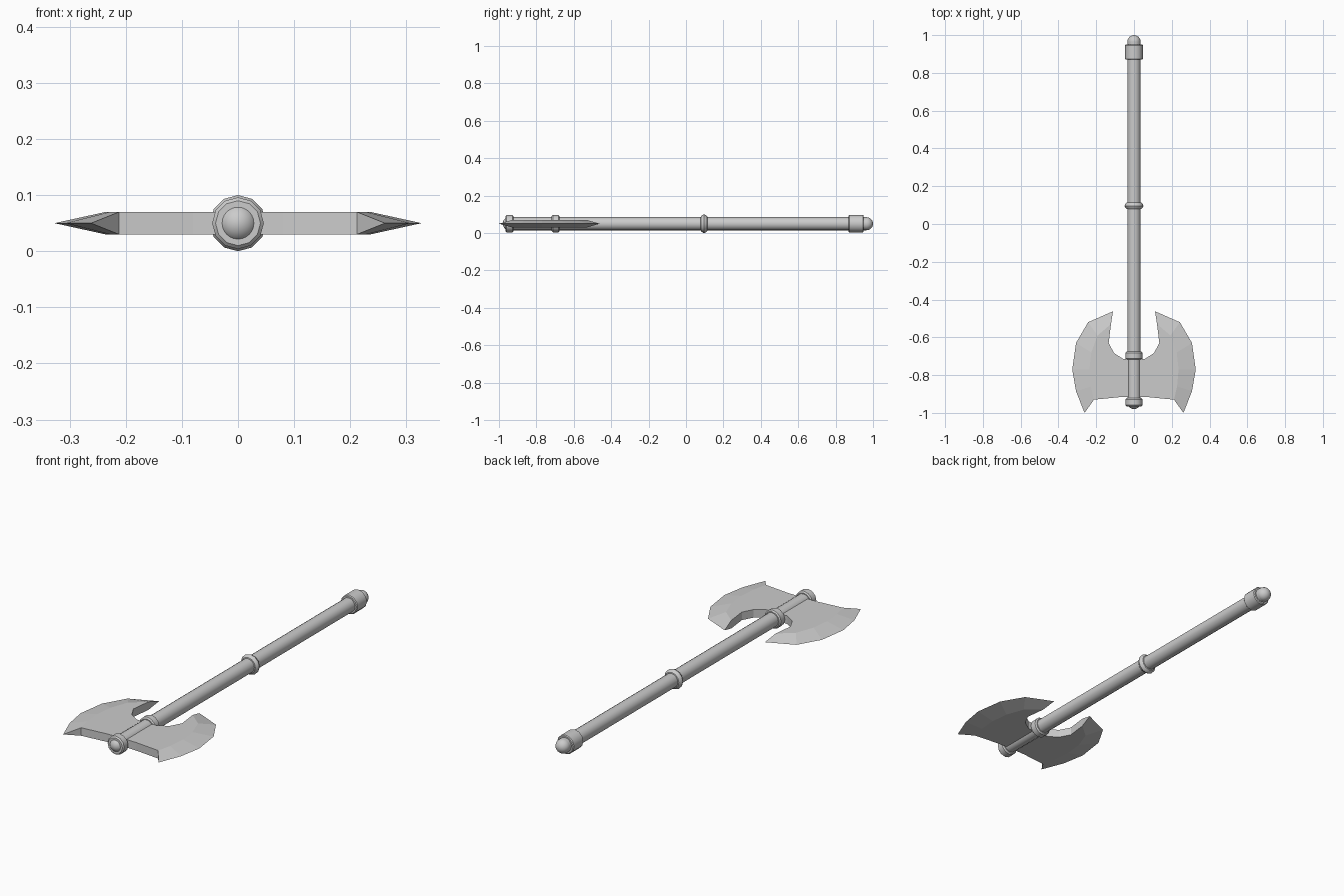
import bpy, bmesh, math
from mathutils import Vector

if "Cube" in bpy.data.objects:
    bpy.data.objects.remove(bpy.data.objects["Cube"])

AXIS_Z = 0.05

steel = bpy.data.materials.new("plain grey")
steel.use_nodes = True
GREY = (0.6, 0.6, 0.6, 1)
steel.diffuse_color = GREY
steel.node_tree.nodes["Principled BSDF"].inputs["Base Color"].default_value = GREY


def finish(name, bm):
    bmesh.ops.remove_doubles(bm, verts=bm.verts, dist=1e-5)
    bmesh.ops.recalc_face_normals(bm, faces=bm.faces)
    mesh = bpy.data.meshes.new(name)
    bm.to_mesh(mesh)
    bm.free()
    obj = bpy.data.objects.new(name, mesh)
    obj.location.z = AXIS_Z
    mesh.materials.append(steel)
    bpy.context.collection.objects.link(obj)
    return obj


def lathe(name, profile, sides):
    """Spin (radius, y) points around the handle's axis."""
    bm = bmesh.new()
    verts = [bm.verts.new((0, y, r)) for r, y in profile]
    edges = [bm.edges.new(pair) for pair in zip(verts, verts[1:])]
    bmesh.ops.spin(bm, geom=verts + edges, cent=(0, 0, 0), axis=(0, 1, 0),
                   angle=math.tau, steps=sides, use_duplicate=False)
    obj = finish(name, bm)
    bpy.ops.object.select_all(action='DESELECT')
    obj.select_set(True)
    bpy.context.view_layer.objects.active = obj
    bpy.ops.object.shade_smooth_by_angle(angle=math.radians(35))
    return obj


def collar(name, y0, y1, radius, bevel=0.006):
    lathe(name, [(0, y0), (radius - bevel, y0), (radius, y0 + bevel),
                 (radius, y1 - bevel), (radius - bevel, y1), (0, y1)], 12)


def ball(name, y, radius):
    arc = [math.pi * i / 12 for i in range(13)]
    lathe(name, [(radius * math.sin(a), y - radius * math.cos(a)) for a in arc], 24)


# Handle with its rings and rounded ends
lathe("handle", [(0, -0.945), (0.035, -0.945), (0.035, 0.965), (0, 0.965)], 16)
collar("head_front_collar", -0.965, -0.922, 0.046)
collar("head_back_collar", -0.718, -0.676, 0.046)
collar("pommel_collar", 0.87, 0.95, 0.047, 0.004)
lathe("grip_ring", [(0.03, 0.077), (0.04, 0.08), (0.047, 0.089), (0.05, 0.096),
                    (0.047, 0.104), (0.04, 0.113), (0.03, 0.116)], 12)
ball("front_knob", -0.945, 0.035)
ball("pommel_knob", 0.965, 0.035)

# Double blade: flat core, sharpened rim, mirrored across the handle
HALF = 0.02
rim = [(0.262, -1), (0.307, -0.885), (0.327, -0.77), (0.307, -0.63),
       (0.243, -0.52), (0.111, -0.462)]
ridge = [(0.212, -0.93), (0.228, -0.86), (0.236, -0.77), (0.226, -0.68),
         (0.193, -0.59), (0.122, -0.53)]
inner = [(0.134, -0.63), (0.106, -0.683), (0.058, -0.714), (0, -0.717)]
front = [(0, -0.915), (0.08, -0.917)]

bm = bmesh.new()
edge = [bm.verts.new((x, y, 0)) for x, y in rim]
core = ridge + inner + front
top = [bm.verts.new((x, y, HALF)) for x, y in core]
low = [bm.verts.new((x, y, -HALF)) for x, y in core]
last = len(ridge) - 1
for side in (top, low):
    bm.faces.new(side)
    for i in range(last):
        bm.faces.new((edge[i], edge[i + 1], side[i + 1], side[i]))
for i in (0, last):
    bm.faces.new((edge[i], top[i], low[i]))
mid = last + len(inner)
for i in range(last, len(core)):
    if i != mid:
        j = (i + 1) % len(core)
        bm.faces.new((top[i], top[j], low[j], low[i]))
blade = finish("double_blade", bm)
mirror = blade.modifiers.new("mirror", 'MIRROR')
mirror.use_clip = True
